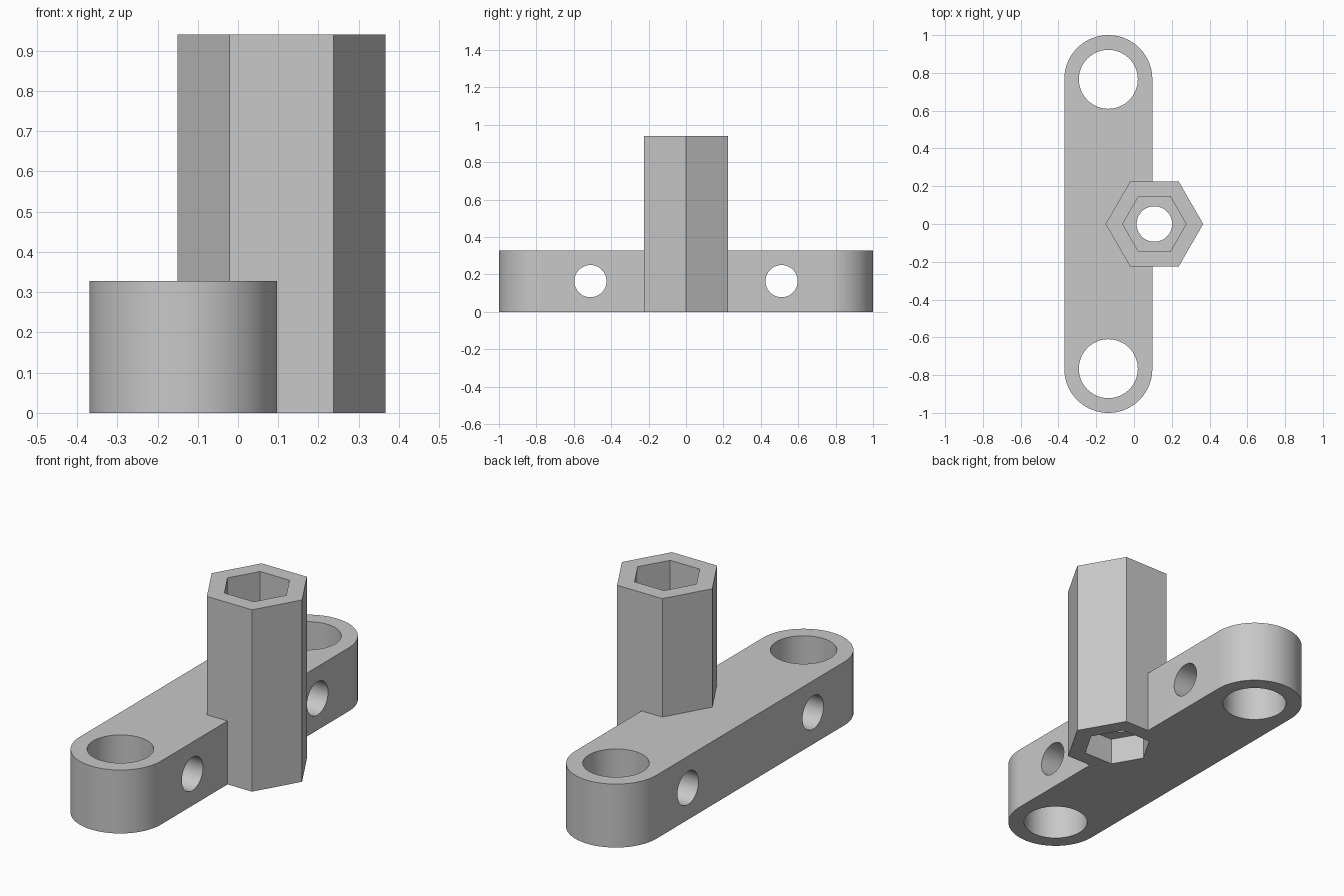
import bpy
import bmesh
import math

default = bpy.data.objects.get("Cube")
if default:
    bpy.data.objects.remove(default, do_unlink=True)

GREY = (0.58, 0.58, 0.58, 1.0)
material = bpy.data.materials.new("plain grey")
material.use_nodes = True
material.diffuse_color = GREY
material.node_tree.nodes["Principled BSDF"].inputs["Base Color"].default_value = GREY

BAR_X, BAR_RADIUS, BAR_HEIGHT, END_Y = -0.136, 0.233, 0.328, 0.767
POST_X, POST_HEIGHT = 0.108, 0.94
NUT_DEPTH, SOCKET_FLOOR = 0.14, 0.33
OVER = 0.1  # cutter overshoot


def prism(name, outline, bottom, top):
    """Extrude a closed outline between two heights."""
    bm = bmesh.new()
    face = bm.faces.new([bm.verts.new((x, y, bottom)) for x, y in outline])
    grown = bmesh.ops.extrude_face_region(bm, geom=[face])
    verts = [v for v in grown["geom"] if isinstance(v, bmesh.types.BMVert)]
    bmesh.ops.translate(bm, verts=verts, vec=(0, 0, top - bottom))
    bmesh.ops.recalc_face_normals(bm, faces=bm.faces)
    mesh = bpy.data.meshes.new(name)
    bm.to_mesh(mesh)
    bm.free()
    mesh.materials.append(material)
    obj = bpy.data.objects.new(name, mesh)
    bpy.context.collection.objects.link(obj)
    return obj


def ring(x, y, radius, sides):
    return [(x + radius * math.cos(math.tau * i / sides),
             y + radius * math.sin(math.tau * i / sides)) for i in range(sides)]


def combine(target, tool, operation):
    """Apply a boolean and remove the tool object."""
    tool.hide_render = True
    mod = target.modifiers.new(tool.name, "BOOLEAN")
    mod.object = tool
    mod.operation = operation
    mod.solver = "EXACT"
    bpy.context.view_layer.objects.active = target
    bpy.ops.object.modifier_apply(modifier=mod.name)
    bpy.data.objects.remove(tool, do_unlink=True)


# Rounded mounting bar
half = 48
outline = []
for start, y in ((0, END_Y), (math.pi, -END_Y)):
    for i in range(half + 1):
        a = start + math.pi * i / half
        outline.append((BAR_X + BAR_RADIUS * math.cos(a), y + BAR_RADIUS * math.sin(a)))
bracket = prism("bar_with_hex_post", outline, 0, BAR_HEIGHT)

# Hexagonal post
combine(bracket, prism("hex_post", ring(POST_X, 0, 0.2585, 6), 0, POST_HEIGHT), "UNION")

# Hex sockets at both ends of the post, joined by a round bore
for name, radius, sides, low, high in (
        ("top_socket", 0.168, 6, SOCKET_FLOOR, POST_HEIGHT + OVER),
        ("nut_recess", 0.168, 6, -OVER, NUT_DEPTH),
        ("centre_bore", 0.094, 64, -OVER, POST_HEIGHT + OVER)):
    combine(bracket, prism(name, ring(POST_X, 0, radius, sides), low, high), "DIFFERENCE")

# Mounting holes and cross holes, mirrored front to back
for side in (-1, 1):
    hole = prism("mounting_hole", ring(BAR_X, side * 0.766, 0.156, 64), -OVER, BAR_HEIGHT + OVER)
    combine(bracket, hole, "DIFFERENCE")
    cross = prism("cross_hole", ring(0, 0, 0.086, 64), -0.4, 0.4)
    cross.rotation_euler = (0, math.pi / 2, 0)
    cross.location = (BAR_X, side * 0.511, BAR_HEIGHT / 2)
    bpy.context.view_layer.update()
    combine(bracket, cross, "DIFFERENCE")

# Smooth round surfaces, crisp edges
bpy.ops.object.select_all(action="DESELECT")
bracket.select_set(True)
bpy.context.view_layer.objects.active = bracket
bpy.ops.object.shade_smooth_by_angle(angle=math.radians(30))
